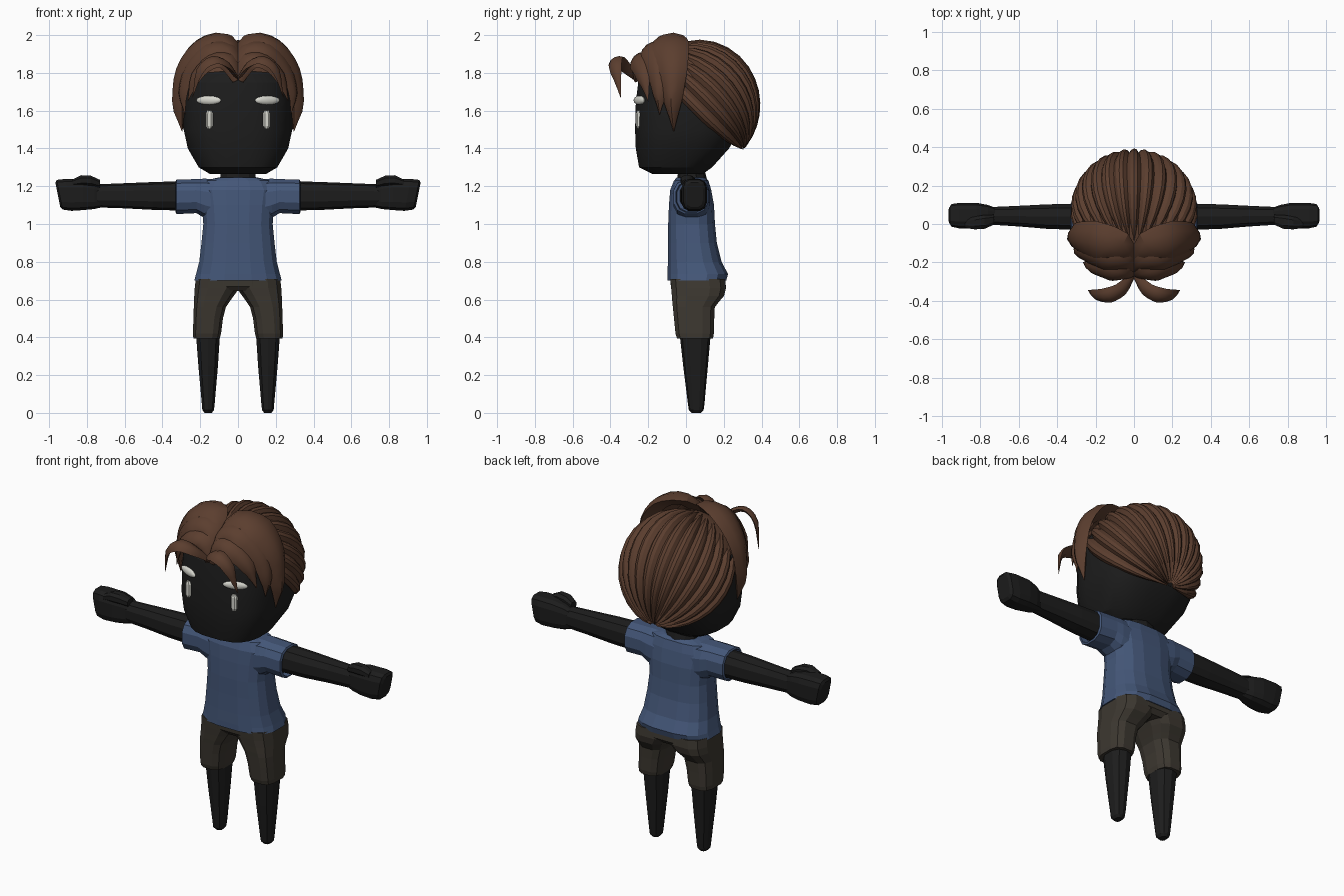
import bpy, bmesh, math
from mathutils import Vector

old = bpy.data.objects.get("Cube")
if old:
    bpy.data.objects.remove(old)


def material(name, rgb):
    m = bpy.data.materials.new(name)
    m.use_nodes = True
    m.diffuse_color = (*rgb, 1)
    m.node_tree.nodes["Principled BSDF"].inputs["Base Color"].default_value = (*rgb, 1)
    return m


SKIN = material("black skin", (0.012, 0.012, 0.012))
HAIR = material("brown hair", (0.105, 0.048, 0.028))
SHIRT = material("blue cloth", (0.058, 0.095, 0.19))
SHORTS = material("dark khaki cloth", (0.046, 0.039, 0.03))
WHITE = material("eye white", (0.68, 0.68, 0.62))


def finish(name, bm, mat, mirror=False, smooth=None):
    bmesh.ops.recalc_face_normals(bm, faces=bm.faces)
    mesh = bpy.data.meshes.new(name)
    bm.to_mesh(mesh)
    bm.free()
    mesh.materials.append(mat)
    ob = bpy.data.objects.new(name, mesh)
    bpy.context.collection.objects.link(ob)
    if mirror:
        ob.modifiers.new("Mirror", 'MIRROR')
    if smooth:
        bpy.ops.object.select_all(action='DESELECT')
        ob.select_set(True)
        bpy.context.view_layer.objects.active = ob
        bpy.ops.object.shade_smooth_by_angle(angle=math.radians(smooth))
    return ob


def skin_rings(bm, rings, close=True, caps=True):
    rows = [[bm.verts.new(p) for p in ring] for ring in rings]
    n = len(rows[0])
    for a, b in zip(rows, rows[1:]):
        for i in range(n if close else n - 1):
            j = (i + 1) % n
            bm.faces.new((a[i], a[j], b[j], b[i]))
    if caps:
        bm.faces.new(rows[0])
        bm.faces.new(rows[-1])


def loft(name, mat, rows, axis='z', sides=12, power=2.5, mirror=False, smooth=None):
    """Rows are (position, low u, high u, low v, high v) of rounded-box sections."""
    rings = []
    for pos, u0, u1, v0, v1 in rows:
        ring = []
        for i in range(sides):
            a = 2 * math.pi * (i + 0.5) / sides
            c, s = math.cos(a), math.sin(a)
            u = (u0 + u1) / 2 + (u1 - u0) / 2 * math.copysign(abs(c) ** (2 / power), c)
            v = (v0 + v1) / 2 + (v1 - v0) / 2 * math.copysign(abs(s) ** (2 / power), s)
            ring.append((u, v, pos) if axis == 'z' else (pos, u, v))
        rings.append(ring)
    bm = bmesh.new()
    skin_rings(bm, rings)
    return finish(name, bm, mat, mirror, smooth)


def centred(rows):
    return [(z, -hx, hx, y0, y1) for z, hx, y0, y1 in rows]


# Head and neck
loft("head", SKIN, centred([
    (1.265, .15, -.18, .09), (1.30, .21, -.25, .14), (1.40, .268, -.268, .23),
    (1.50, .29, -.272, .29), (1.65, .292, -.268, .31), (1.75, .282, -.255, .29),
    (1.84, .21, -.19, .22), (1.90, .10, -.09, .13)]), sides=20, power=2.8, smooth=25)
loft("neck", SKIN, centred([(1.18, .10, -.045, .11), (1.24, .10, -.045, .11),
                            (1.32, .09, -.04, .09)]), sides=10, power=2)

# Shirt body and sleeves
loft("shirt_body", SHIRT, centred([
    (.70, .235, -.10, .215), (.735, .225, -.10, .225), (.80, .208, -.098, .19),
    (.90, .196, -.096, .165), (1.0, .186, -.096, .155), (1.10, .195, -.092, .15),
    (1.18, .21, -.085, .135), (1.23, .18, -.065, .12), (1.245, .11, -.05, .10)]),
    sides=16, power=2.8)
loft("sleeves", SHIRT, [
    (.10, -.07, .13, 1.0, 1.24), (.18, -.07, .13, 1.03, 1.243), (.22, -.07, .125, 1.055, 1.24),
    (.325, -.07, .12, 1.05, 1.238), (.33, -.055, .108, 1.06, 1.228),
    (.29, -.05, .105, 1.065, 1.222)], axis='x', mirror=True)

# Arms, hands and thumbs
loft("arms", SKIN, [
    (.25, -.035, .11, 1.07, 1.228), (.45, -.028, .105, 1.075, 1.222),
    (.60, -.015, .097, 1.083, 1.216), (.75, -.005, .09, 1.088, 1.21)],
    axis='x', sides=10, mirror=True)
hands = loft("hands", SKIN, [
    (.71, .01, .08, 1.09, 1.20), (.76, -.01, .10, 1.078, 1.225), (.82, -.025, .112, 1.072, 1.238),
    (.90, -.025, .112, 1.068, 1.24), (.945, -.015, .105, 1.075, 1.235),
    (.955, .0, .09, 1.09, 1.22)], axis='x', sides=12, power=3.5, mirror=True)
for v in hands.data.vertices:
    if v.co.x > .88:
        v.co.x += .2 * (v.co.z - 1.16)
loft("thumbs", SKIN, [
    (.73, -.005, .05, 1.19, 1.235), (.78, -.028, .05, 1.20, 1.258),
    (.83, -.03, .04, 1.20, 1.26), (.88, -.022, .03, 1.20, 1.235)],
    axis='x', sides=8, mirror=True)

# Shorts and legs
loft("shorts_legs", SHORTS, [
    (.395, .095, .238, -.05, .145), (.42, .088, .24, -.058, .15), (.50, .078, .238, -.066, .152),
    (.56, .062, .236, -.072, .155), (.585, .045, .235, -.075, .175), (.62, .02, .234, -.078, .205),
    (.66, -.01, .232, -.082, .215), (.71, -.01, .226, -.086, .21)],
    sides=12, power=3, mirror=True)
loft("shorts_waist", SHORTS, centred([(.645, .19, -.06, .19), (.67, .225, -.082, .213),
                                      (.72, .222, -.086, .208)]), sides=16, power=3)
loft("legs", SKIN, [
    (.0, .138, .178, .03, .08), (.015, .126, .19, .015, .093), (.05, .122, .193, .01, .098),
    (.25, .104, .212, -.015, .116), (.43, .092, .226, -.035, .132)],
    sides=10, mirror=True)

# Eyes: a slanted upper lid bar and a short vertical bar below
bm = bmesh.new()
bmesh.ops.create_uvsphere(bm, u_segments=12, v_segments=8, radius=1)
for v in bm.verts:
    x, y, z = v.co
    v.co = (.155 + .066 * x, -.247 + .016 * y + .026 * x, 1.655 + .024 * z)
finish("eye_lids", bm, WHITE, True, 40)
loft("eye_bars", WHITE, [
    (1.505, .14, .162, -.26, -.235), (1.52, .131, .171, -.265, -.23),
    (1.585, .131, .171, -.265, -.23), (1.602, .14, .162, -.26, -.235)],
    sides=8, mirror=True)

# Back hair: ridged locks fanning from the crown and gathering at the nape
CENTRE, RADII = Vector((0, .07, 1.63)), Vector((.322, .315, .335))
START, AXIS = Vector((0, .10, 1.60)), Vector((0, 1, -1)).normalized()
OUT, SIDE = Vector((0, 1, 1)).normalized(), Vector((1, 0, 0))


def shell_point(direction, scale):
    d = Vector([direction[i] / RADII[i] for i in range(3)])
    o = Vector([(START - CENTRE)[i] / RADII[i] for i in range(3)])
    b, c = o.dot(d), o.dot(o) - 1
    t = (-b + math.sqrt(b * b - d.dot(d) * c)) / d.dot(d)
    return START + direction * t * scale


LOCKS, RIDGE = 15, (.955, 1.01, 1.03, 1.015)
columns = [(-100, .8)]
for i in range(LOCKS):
    columns += [(-100 + 200 * (i + k / 4) / LOCKS, r) for k, r in enumerate(RIDGE)]
columns += [(100, .955), (100, .8)]
rings = []
for phi, scale in columns:
    u = OUT * math.cos(math.radians(phi)) + SIDE * math.sin(math.radians(phi))
    steps = [math.radians(4 + 172 * k / 14) for k in range(15)]
    rings.append([shell_point(u * math.sin(t) - AXIS * math.cos(t), scale) for t in steps])
bm = bmesh.new()
skin_rings(bm, rings, close=False, caps=False)
finish("back_hair", bm, HAIR, smooth=28)

# Cap under the fringe
bm = bmesh.new()
bmesh.ops.create_uvsphere(bm, u_segments=20, v_segments=14, radius=1)
bmesh.ops.bisect_plane(bm, geom=bm.verts[:] + bm.edges[:] + bm.faces[:],
                       plane_co=(0, 0, .2), plane_no=(0, -.25, -1), clear_outer=True)
for v in bm.verts:
    v.co = (.29 * v.co.x, -.005 + .265 * v.co.y, 1.71 + .235 * v.co.z)
finish("hair_cap", bm, HAIR, smooth=40)


def lock(name, points, widths, thick, centre=(0, 0, 1.62)):
    """Tapered lens-shaped lock along a smooth path, mirrored to both sides."""
    pts = [Vector(p) for p in points]
    ext = [2 * pts[0] - pts[1]] + pts + [2 * pts[-1] - pts[-2]]
    path, size = [], []
    for i in range(len(pts) - 1):
        a, b, c, d = ext[i:i + 4]
        for t in (0, 1 / 3, 2 / 3):
            path.append(.5 * (2 * b + (c - a) * t + (2 * a - 5 * b + 4 * c - d) * t ** 2
                              + (3 * b - a - 3 * c + d) * t ** 3))
            size.append(widths[i] + (widths[i + 1] - widths[i]) * t)
    path.append(pts[-1])
    size.append(max(widths[-1], .004))
    rings = []
    for i, p in enumerate(path):
        tangent = (path[min(i + 1, len(path) - 1)] - path[max(i - 1, 0)]).normalized()
        n = p - Vector(centre)
        n = (n - tangent * n.dot(tangent)).normalized()
        w, h = tangent.cross(n) * size[i] / 2, n * thick * min(1, size[i] / .08)
        rings.append([p - w, p - .55 * w + .75 * h, p + h, p + .55 * w + .75 * h,
                      p + w, p - .6 * h])
    bm = bmesh.new()
    skin_rings(bm, rings)
    finish(name, bm, HAIR, True, 35)


# Front locks parted at the middle
lock("side_locks", [(.005, -.2, 1.84), (.09, -.12, 1.955), (.2, -.09, 1.93), (.285, -.075, 1.81),
                    (.305, -.07, 1.65), (.295, -.065, 1.49)],
     (.06, .20, .22, .17, .10, 0), .045)
lock("crown_locks", [(.005, -.24, 1.79), (.06, -.2, 1.91), (.16, -.175, 1.92), (.25, -.15, 1.82),
                     (.285, -.14, 1.69), (.28, -.14, 1.58)],
     (.05, .13, .15, .13, .08, 0), .03)
lock("fringe_locks", [(.005, -.26, 1.76), (.06, -.26, 1.86), (.14, -.25, 1.86), (.22, -.225, 1.78),
                      (.265, -.2, 1.65)],
     (.05, .11, .12, .09, 0), .025)
lock("curl_locks", [(.005, -.26, 1.77), (.06, -.335, 1.84), (.13, -.37, 1.865), (.2, -.37, 1.81),
                    (.24, -.345, 1.67)],
     (.04, .08, .09, .07, 0), .02, centre=(.1, -.27, 1.68))
